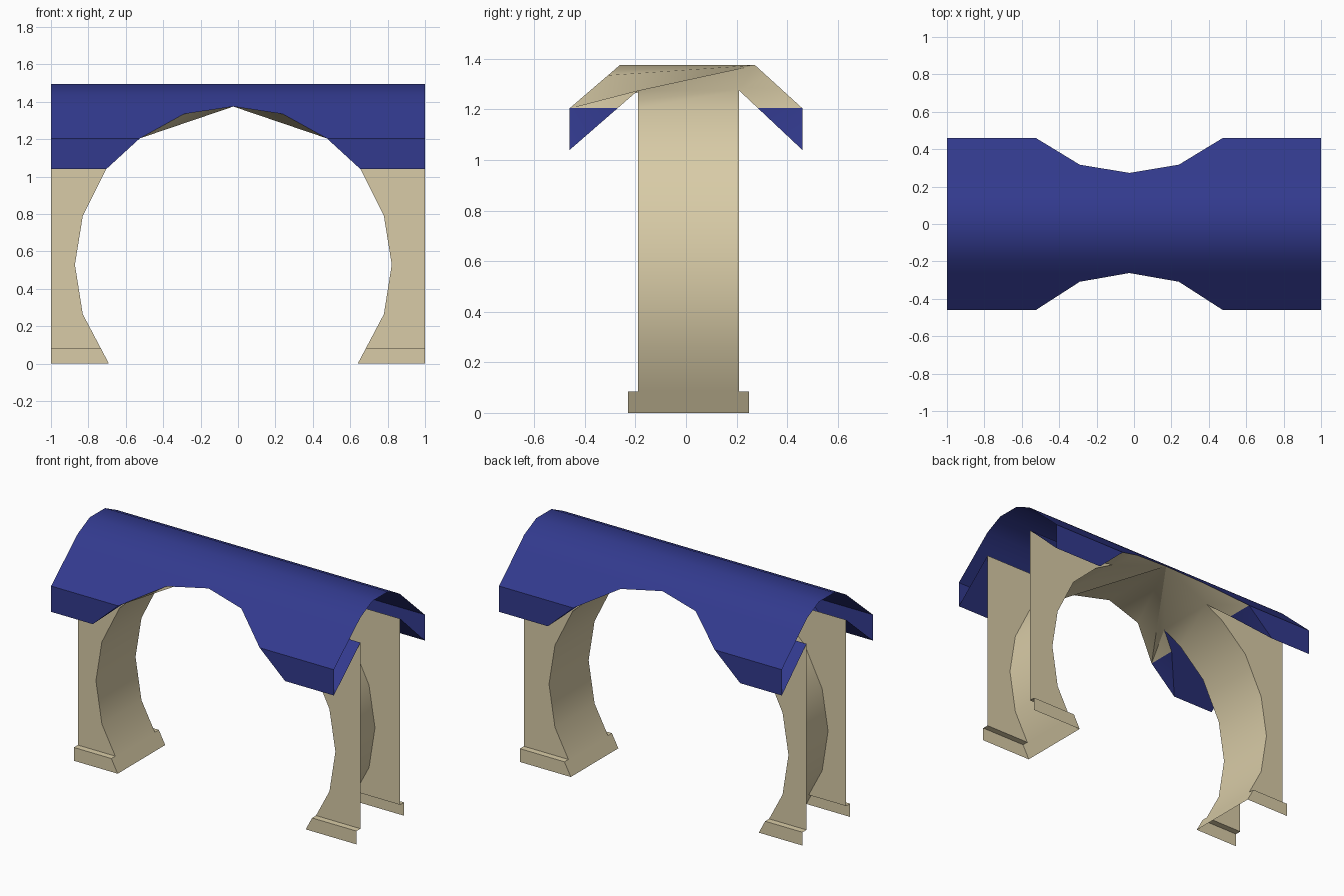
import bpy, bmesh, math
from mathutils import Vector

if "Cube" in bpy.data.objects:
    bpy.data.objects.remove(bpy.data.objects["Cube"])

def material(name, rgb):
    m = bpy.data.materials.new(name)
    m.diffuse_color = (*rgb, 1)
    m.use_nodes = True
    m.node_tree.nodes["Principled BSDF"].inputs["Base Color"].default_value = m.diffuse_color
    return m

STONE = material("sand_stone", (0.69, 0.60, 0.385))
BLUE = material("roof_blue", (0.032, 0.042, 0.27))

CX = -0.025                     # arch centre line
EAVE, FASCIA, TOP = 1.205, 1.04, 1.375
# arch opening: (height, half width)
ARCH = [(0, .665), (.085, .71), (.265, .805), (.53, .847), (.79, .805),
        (FASCIA, .68), (EAVE, .50), (1.335, .265), (TOP, 0)]
WALL = {-1: -.19, 1: .21}
FOOT = {-1: -.23, 1: .25}
EDGE = {-1: -.46, 1: .46}
SHOULDER = {-1: (-.19, 1.437), 1: (.205, 1.437)}
RIDGE = {-1: (-.07, 1.495), 1: (.085, 1.495)}
WALL_TOP = 1.275

def lerp(t, a, b):
    return a + (b - a) * t

def half(z):
    for (z0, w0), (z1, w1) in zip(ARCH, ARCH[1:]):
        if z <= z1 + 1e-6:
            return lerp((z - z0) / (z1 - z0), w0, w1)
    return 0

def roof_y(s, z):
    return lerp((z - EAVE) / (SHOULDER[s][1] - EAVE), EDGE[s], SHOULDER[s][0])

def soffit_y(s, z):
    return lerp((z - FASCIA) / (WALL_TOP - FASCIA), EDGE[s], WALL[s])

def face(bm, pts, hint, mat=0):
    """Add a face turned toward the hint direction."""
    f = bm.faces.new([bm.verts.new(p) for p in pts])
    f.normal_update()
    if f.normal.dot(Vector(hint)) < 0:
        f.normal_flip()
    f.material_index = mat

def sheet(bm, a, b, hint):
    """Extrude the segment a-b (y, z) along x, leaving the arch opening free."""
    (y0, z0), (y1, z1) = a, b
    if z0 == z1:
        stops = [a, b]
    else:
        zs = [z0] + sorted([z for z, w in ARCH if min(z0, z1) + 1e-5 < z < max(z0, z1) - 1e-5],
                           reverse=z1 < z0) + [z1]
        stops = [(lerp((z - z0) / (z1 - z0), y0, y1), z) for z in zs]
    for (ya, za), (yb, zb) in zip(stops, stops[1:]):
        if min(za, zb) >= TOP - 1e-5:
            face(bm, [(-1, ya, za), (1, ya, za), (1, yb, zb), (-1, yb, zb)], hint)
            continue
        for d in (-1, 1):
            face(bm, [(d, ya, za), (CX + d * half(za), ya, za),
                      (CX + d * half(zb), yb, zb), (d, yb, zb)], hint)

def finish(bm, name, mats):
    bmesh.ops.remove_doubles(bm, verts=bm.verts, dist=1e-4)
    me = bpy.data.meshes.new(name)
    bm.to_mesh(me)
    bm.free()
    for m in mats:
        me.materials.append(m)
    ob = bpy.data.objects.new(name, me)
    bpy.context.collection.objects.link(ob)
    bpy.ops.object.select_all(action='DESELECT')
    ob.select_set(True)
    bpy.context.view_layer.objects.active = ob
    bpy.ops.object.shade_smooth_by_angle(angle=math.radians(32))

# front and back walls with stepped footing, open at the ends
for s, name in ((-1, "front_wall"), (1, "back_wall")):
    bm = bmesh.new()
    sheet(bm, (FOOT[s], 0), (FOOT[s], .085), (0, s, 0))
    sheet(bm, (FOOT[s], .085), (WALL[s], .085), (0, 0, 1))
    sheet(bm, (WALL[s], .085), (WALL[s], WALL_TOP), (0, s, 0))
    finish(bm, name, [STONE])

# curved roof sheet with fascias
bm = bmesh.new()
for s in (-1, 1):
    sheet(bm, (EDGE[s], FASCIA), (EDGE[s], EAVE), (0, s, 0))
    sheet(bm, (EDGE[s], EAVE), SHOULDER[s], (0, s, 1))
    sheet(bm, SHOULDER[s], RIDGE[s], (0, s, 1))
sheet(bm, RIDGE[-1], RIDGE[1], (0, 0, 1))
finish(bm, "roof", [BLUE])

# sloping soffits between fascia and wall
for s, name in ((-1, "front_soffit"), (1, "back_soffit")):
    bm = bmesh.new()
    sheet(bm, (EDGE[s], FASCIA), (WALL[s], WALL_TOP), (0, -s, -1))
    finish(bm, name, [BLUE])

# underside of the arch: stone, with blue where it cuts the eaves
bm = bmesh.new()
for d in (-1, 1):
    def P(y, z):
        return (CX + d * half(z), y, z)
    zs = [z for z, w in ARCH if z <= EAVE] + [WALL_TOP]
    for z0, z1 in zip(zs, zs[1:]):
        side = FOOT if z0 == 0 else WALL
        hint = (-d, 0, 0)
        face(bm, [P(side[-1], z0), P(side[1], z0), P(side[1], z1), P(side[-1], z1)], hint)
    down = (-d, 0, -1)
    A, N, S, C, T = ({s: P(y, z) for s, y, z in rows} for rows in (
        [(s, EDGE[s], EAVE) for s in (-1, 1)],
        [(s, soffit_y(s, EAVE), EAVE) for s in (-1, 1)],
        [(s, WALL[s], WALL_TOP) for s in (-1, 1)],
        [(s, roof_y(s, 1.335), 1.335) for s in (-1, 1)],
        [(s, roof_y(s, TOP), TOP) for s in (-1, 1)]))
    for s in (-1, 1):
        face(bm, [P(EDGE[s], FASCIA), A[s], N[s]], down, 1)
        face(bm, [A[s], N[s], S[s]], down)
    # crown facets, running diagonally from front eave to back crown
    for tri in ((A[-1], S[-1], T[1]), (A[-1], C[-1], T[1]), (C[-1], T[-1], T[1]),
                (S[-1], S[1], T[1]), (S[1], C[1], T[1]), (S[1], A[1], C[1])):
        face(bm, tri, down)
finish(bm, "arch_lining", [STONE, BLUE])
